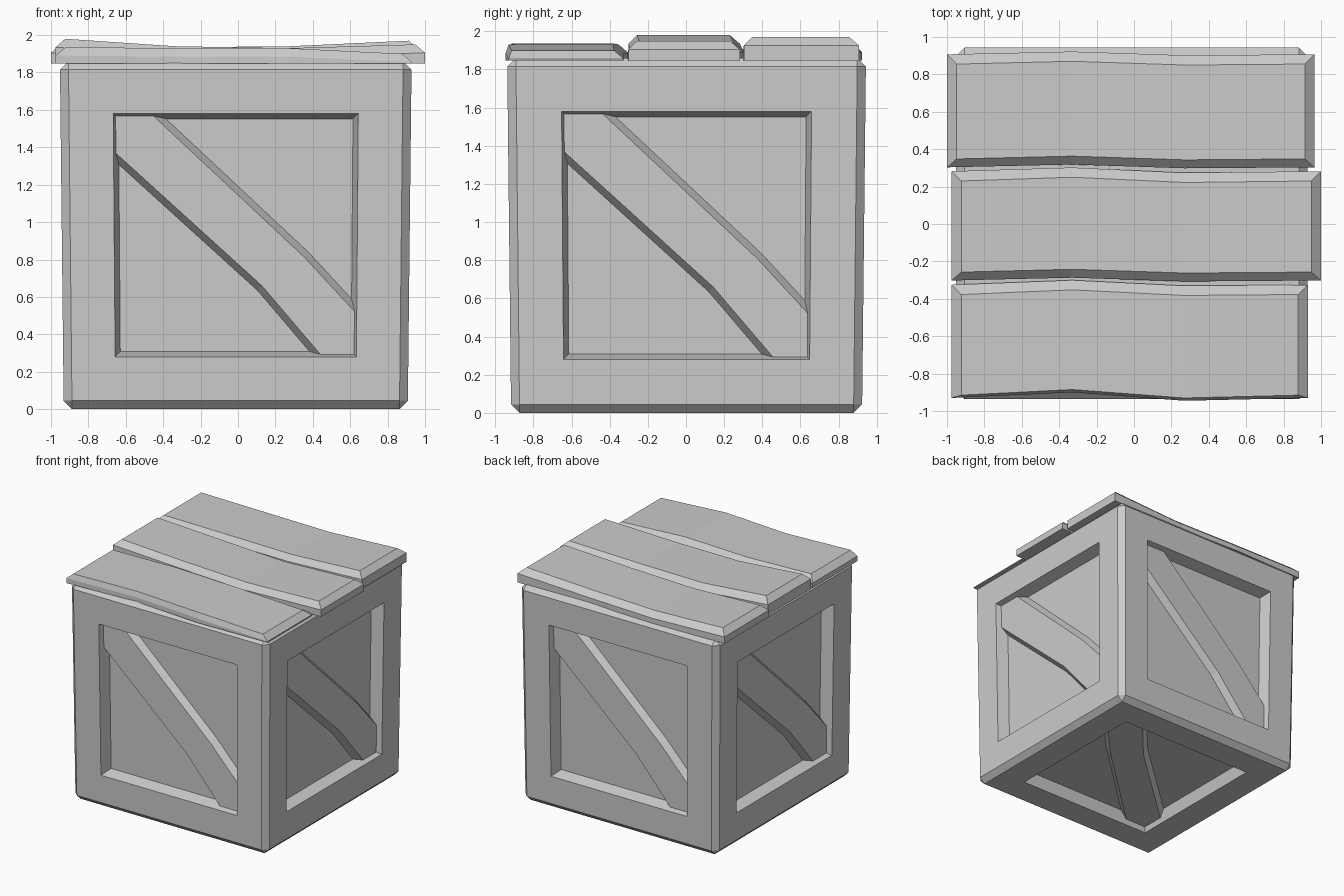
import bpy, bmesh
from math import radians
from mathutils import Matrix, Vector

if "Cube" in bpy.data.objects:
    bpy.data.objects.remove(bpy.data.objects["Cube"])

H = 0.93          # half size of the crate body
DEPTH = 0.10      # panel recess


def finish(name, bm):
    bmesh.ops.recalc_face_normals(bm, faces=bm.faces[:])
    me = bpy.data.meshes.new(name)
    bm.to_mesh(me)
    bm.free()
    ob = bpy.data.objects.new(name, me)
    bpy.context.collection.objects.link(ob)
    return ob


def settle(p):
    """Stand the cube on the ground and taper it slightly towards the base."""
    f = 1 + 0.011 * p.z / H
    return Vector((p.x * f - 0.012, p.y * f + 0.003, p.z + H))


def loft(bm, loops):
    """Skin a list of closed vertex loops with quads."""
    rings = [[bm.verts.new(p) for p in loop] for loop in loops]
    n = len(rings[0])
    for a, b in zip(rings, rings[1:]):
        for i in range(n):
            j = (i + 1) % n
            bm.faces.new((a[i], a[j], b[j], b[i]))
    return rings


# Crate body: chamfered cube with recessed panels on the sides and bottom
bm = bmesh.new()
bmesh.ops.create_cube(bm, size=2 * H)
bmesh.ops.bevel(bm, geom=bm.edges[:], offset=0.045, segments=1, affect='EDGES')
panels = [f for f in bm.faces if f.calc_area() > 1 and f.normal.z < 0.5]
bmesh.ops.inset_individual(bm, faces=panels, thickness=0.235, use_even_offset=True)
bmesh.ops.inset_individual(bm, faces=panels, thickness=0.028, depth=-DEPTH,
                           use_even_offset=True)
for v in bm.verts:
    v.co = settle(v.co)
finish("crate_body", bm)

# Diagonal braces: bent board, its ends buried in the frame
LOWER = [(-0.77, 0.56), (0.14, -0.27), (0.58, -0.78)]
UPPER = [(-0.55, 0.745), (0.37, -0.12), (0.78, -0.56)]
SLOPE = Vector((0.025, 0.028))


def brace(name, rot):
    bm = bmesh.new()
    top, base = -(H - 0.045), -(H - DEPTH - 0.005)
    loops = []
    for lo, up in zip(LOWER, UPPER):
        lo, up = Vector(lo), Vector(up)
        section = [(lo - SLOPE, base), (lo, top), (up, top), (up + SLOPE, base)]
        loops.append([settle(rot @ Vector((p.x, d, p.y))) for p, d in section])
    rings = loft(bm, loops)
    bm.faces.new(rings[0])
    bm.faces.new(rings[-1])
    finish(name, bm)


for i, side in enumerate(("front", "right", "back", "left")):
    brace(side + "_brace", Matrix.Rotation(radians(90 * i), 3, 'Z'))
brace("bottom_brace", Matrix.Rotation(radians(90), 3, 'X'))


# Lid planks: wavy boards with chamfered, uneven tops
def plank(name, x0, x1, y0, y1, heights, waves, front_bevel=0.045):
    bm = bmesh.new()

    def loop(bevel, zs):
        e = 0.052 * bevel
        xs = [x0 + e, -0.33, 0.27, x1 - e]
        front = [(x, y0 + front_bevel * bevel + w, z) for x, w, z in zip(xs, waves[0], zs)]
        back = [(x, y1 - e + w, z) for x, w, z in zip(xs, waves[1], zs)]
        return front + back[::-1]

    rings = loft(bm, [loop(0, [1.847] * 4),
                      loop(0, [z - 0.045 for z in heights]),
                      loop(1, heights)])
    for r in (rings[0], rings[-1]):
        for i in range(3):
            bm.faces.new((r[i], r[i + 1], r[6 - i], r[7 - i]))
    finish(name, bm)


WAVE = (0, 0.015, -0.005, 0)
plank("front_lid_plank", -0.975, 0.93, -0.93, -0.325,
      (1.935, 1.93, 1.93, 1.90), ((0, 0.03, -0.015, 0), (0, 0.025, -0.005, 0)), 0.015)
plank("middle_lid_plank", -0.975, 1.0, -0.302, 0.282,
      (1.98, 1.94, 1.93, 1.95), (WAVE, (0, 0.02, -0.008, 0)))
plank("back_lid_plank", -1.0, 0.965, 0.303, 0.907,
      (1.95, 1.935, 1.94, 1.97), (WAVE, WAVE))
